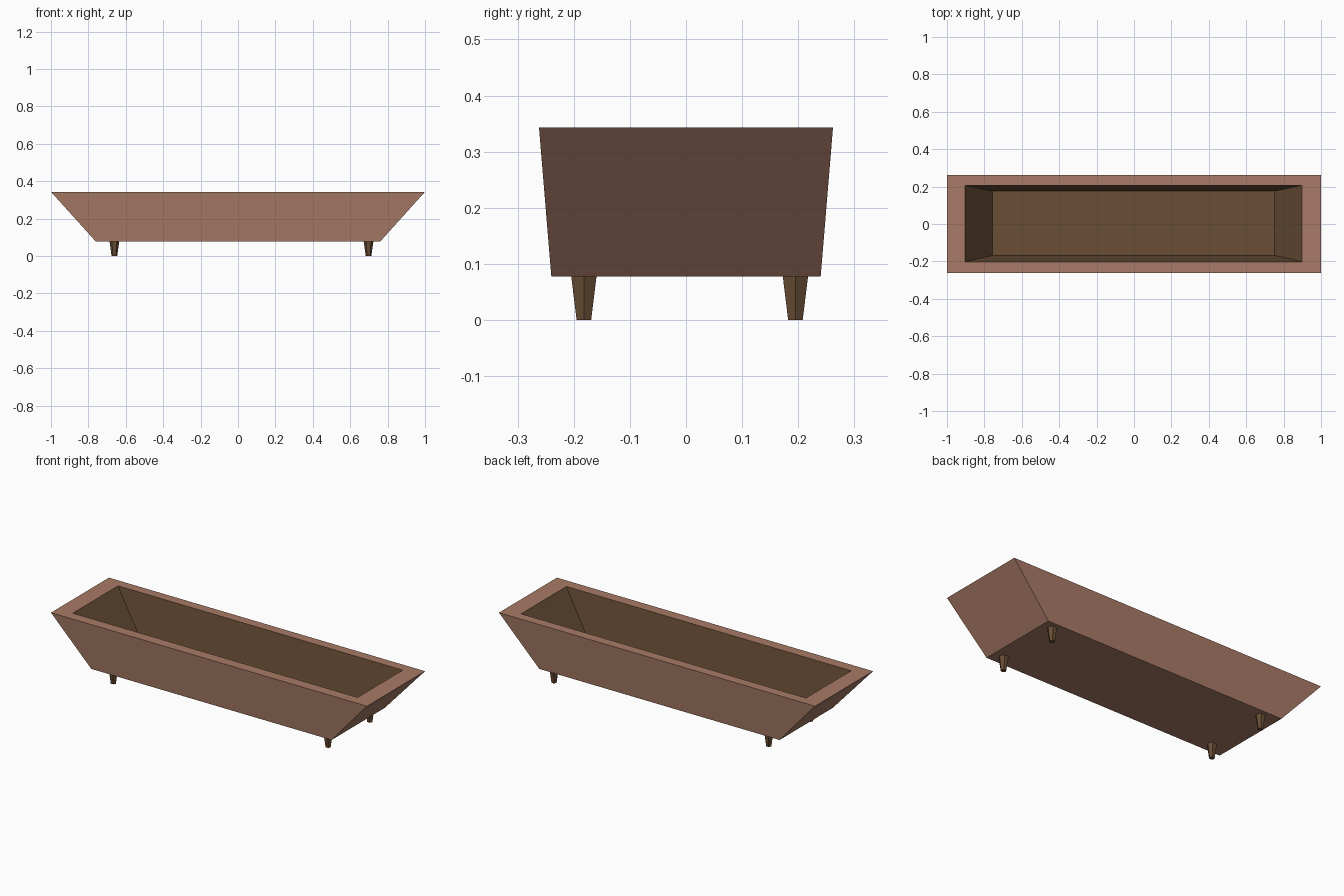
import bpy, bmesh, math

if "Cube" in bpy.data.objects:
    bpy.data.objects.remove(bpy.data.objects["Cube"])


def material(name, rgb):
    m = bpy.data.materials.new(name)
    m.diffuse_color = (*rgb, 1.0)
    m.use_nodes = True
    m.node_tree.nodes["Principled BSDF"].inputs["Base Color"].default_value = m.diffuse_color
    return m


terracotta = material("terracotta", (0.392, 0.195, 0.133))
brown = material("dark brown", (0.144, 0.076, 0.036))


def finish(bm, name, mats):
    mesh = bpy.data.meshes.new(name)
    bm.to_mesh(mesh)
    bm.free()
    for m in mats:
        mesh.materials.append(m)
    ob = bpy.data.objects.new(name, mesh)
    bpy.context.collection.objects.link(ob)
    return ob


def ring(bm, x0, x1, y0, y1, z):
    return [bm.verts.new((x, y, z)) for x, y in ((x0, y0), (x1, y0), (x1, y1), (x0, y1))]


# Trough: rectangular rings from outer bottom, over the rim, to the inner floor
bm = bmesh.new()
rings = [
    ring(bm, -0.76, 0.76, -0.24, 0.24, 0.077),
    ring(bm, -1.0, 1.0, -0.262, 0.262, 0.343),
    ring(bm, -0.904, 0.898, -0.202, 0.207, 0.343),
    ring(bm, -0.757, 0.752, -0.168, 0.176, 0.125),
]
bm.faces.new(rings[0][::-1])
for k in range(3):
    a, b = rings[k], rings[k + 1]
    for i in range(4):
        j = (i + 1) % 4
        f = bm.faces.new((a[i], a[j], b[j], b[i]))
        f.material_index = 1 if k == 2 else 0   # inner walls
bm.faces.new(rings[3]).material_index = 1       # inner floor
finish(bm, "planter_trough", [terracotta, brown])

# Feet: four tapered six-sided pegs
for nx, x in (("left", -0.661), ("right", 0.698)):
    for ny, y in (("front", -0.182), ("back", 0.195)):
        bm = bmesh.new()
        bmesh.ops.create_cone(bm, cap_ends=True, segments=6,
                              radius1=0.015, radius2=0.0262, depth=0.079)
        # corners of the hexagon point along x
        if max(abs(v.co.x) for v in bm.verts) < max(abs(v.co.y) for v in bm.verts):
            for v in bm.verts:
                v.co.x, v.co.y = v.co.y, -v.co.x
        bmesh.ops.translate(bm, verts=bm.verts, vec=(x, y, 0.0395))
        finish(bm, f"{ny}_{nx}_foot", [brown])
